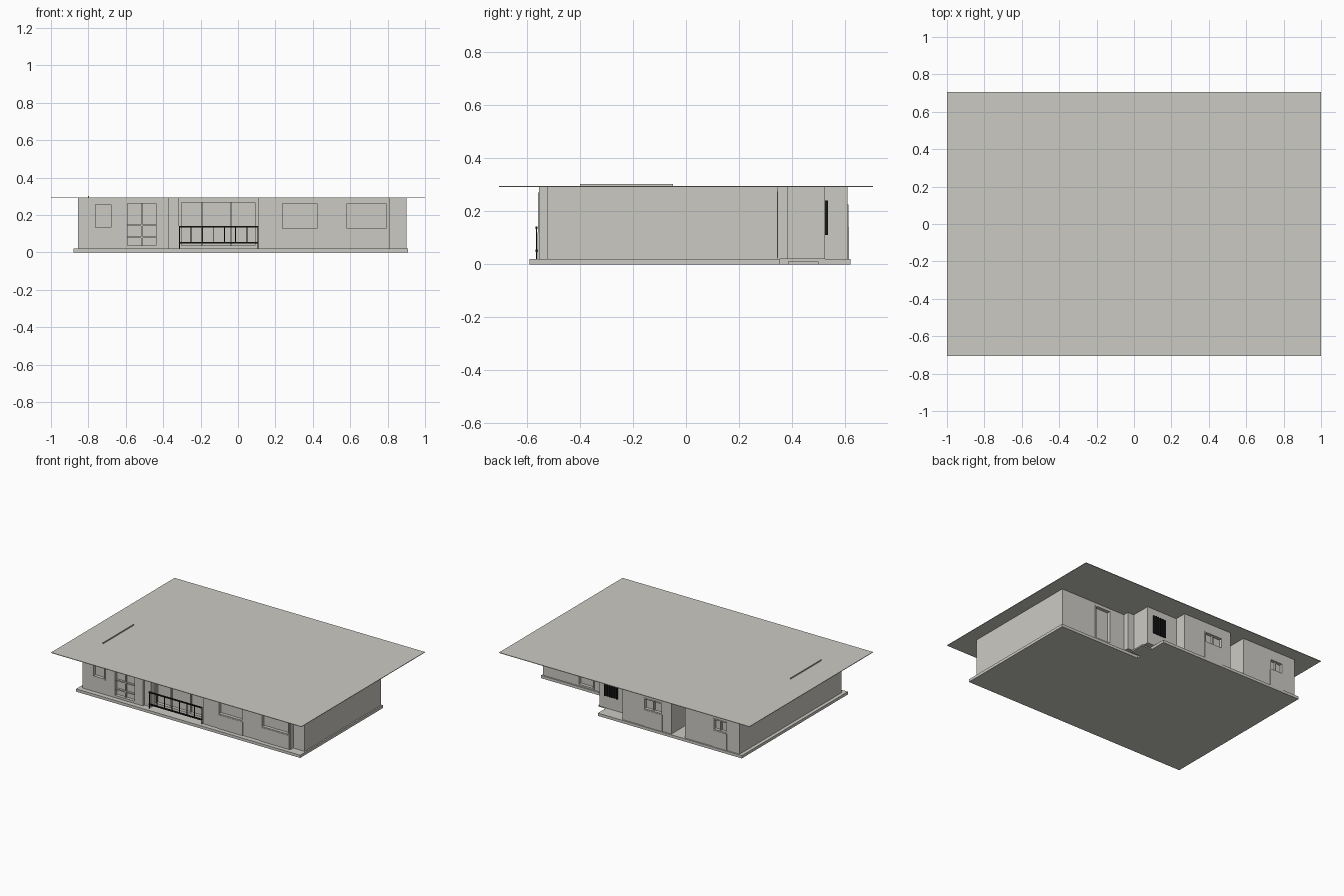
import bpy, bmesh

cube = bpy.data.objects.get("Cube")
if cube:
    bpy.data.objects.remove(cube, do_unlink=True)


def material(name, rgb):
    m = bpy.data.materials.new(name)
    m.use_nodes = True
    m.diffuse_color = (*rgb, 1)
    m.node_tree.nodes["Principled BSDF"].inputs["Base Color"].default_value = (*rgb, 1)
    return m


PLASTER = material("warm grey plaster", (0.6, 0.59, 0.55))
METAL = material("black metal", (0.01, 0.01, 0.01))


def add_object(name, bm, mat):
    bmesh.ops.recalc_face_normals(bm, faces=bm.faces)
    mesh = bpy.data.meshes.new(name)
    bm.to_mesh(mesh)
    bm.free()
    mesh.materials.append(mat)
    ob = bpy.data.objects.new(name, mesh)
    bpy.context.collection.objects.link(ob)
    return ob


def boxes(name, extents, mat=PLASTER):
    """One object from boxes given as (x0, x1, y0, y1, z0, z1)."""
    bm = bmesh.new()
    for x0, x1, y0, y1, z0, z1 in extents:
        verts = bmesh.ops.create_cube(bm, size=1)["verts"]
        for v in verts:
            v.co = (x1 if v.co.x > 0 else x0, y1 if v.co.y > 0 else y0, z1 if v.co.z > 0 else z0)
    return add_object(name, bm, mat)


def prism(name, outline, z0, z1, mat=PLASTER):
    bm = bmesh.new()
    face = bm.faces.new([bm.verts.new((x, y, z0)) for x, y in outline])
    top = bmesh.ops.extrude_face_region(bm, geom=[face])["geom"]
    for v in top:
        if isinstance(v, bmesh.types.BMVert):
            v.co.z = z1
    return add_object(name, bm, mat)


FLOOR, EAVES = 0.02, 0.292
FRONT, BACK, WING = -0.555, 0.61, 0.345

# Base slab, entrance step and roof
prism("base_slab", [(-.88, -.59), (.91, -.59), (.91, .355), (.27, .355), (.27, .62), (-.88, .62)], 0, FLOOR)
boxes("entrance_step", [(.26, .35, .385, .5, 0, .01)])
boxes("roof", [(-1, 1, -.705, .705, .291, .295)])
boxes("roof_ridge_strip", [(-.801, -.797, -.4, -.05, .294, .303)])

# Walls with a front balcony recess and stepped rear
walls = prism("walls", [
    (-.855, FRONT), (-.37, FRONT), (-.37, -.5), (.11, -.5), (.11, FRONT), (.81, FRONT),
    (.81, -.525), (.9, -.525), (.9, WING), (.375, WING), (.375, .385), (.325, .385),
    (.325, .525), (.08, .525), (.08, BACK), (-.31, BACK), (-.31, .4), (-.42, .4),
    (-.42, BACK), (-.855, BACK)], FLOOR, EAVES)

# Openings: name, x range, z range, wall y, inward direction, vertical bars, horizontal bars
openings = [
    ("bathroom_window", -.77, -.67, .125, .265, FRONT, 1, [], []),
    ("front_door", -.6, -.43, .03, .27, FRONT, 1, [-.515], [.08, .145]),
    ("middle_window", .23, .43, .12, .27, FRONT, 1, [], []),
    ("corner_window", .575, .8, .12, .27, FRONT, 1, [], []),
    ("balcony_glazing", -.31, .1, .03, .275, -.5, 1, [-.19, -.035], []),
    ("rear_door", .49, .62, .025, .275, WING, -1, [], []),
    ("rear_middle_window", -.24, -.09, .14, .225, BACK, -1, [-.165], []),
    ("rear_side_window", -.755, -.645, .14, .225, BACK, -1, [-.7], []),
    ("recess_door", -.405, -.325, .025, .26, .4, -1, [], []),
]
DEPTH, BAR = 0.02, 0.008


def span(y, d, near, far):
    return sorted((y + d * near, y + d * far))


cutter = boxes("opening_cutter", [
    (x0, x1, *span(y, d, -.02, DEPTH), z0, z1) for _, x0, x1, z0, z1, y, d, _, _ in openings])
cutter.hide_render = True
cut = walls.modifiers.new("openings", "BOOLEAN")
cut.operation, cut.object, cut.solver = "DIFFERENCE", cutter, "EXACT"
graph = bpy.context.evaluated_depsgraph_get()
cut_mesh = bpy.data.meshes.new_from_object(walls.evaluated_get(graph))
walls.modifiers.clear()
walls.data = cut_mesh
bpy.data.objects.remove(cutter, do_unlink=True)

# Frames around and across each opening
for name, x0, x1, z0, z1, y, d, uprights, rails in openings:
    ys = span(y, d, -.003, DEPTH)
    bars = [(x0, x0 + BAR, *ys, z0, z1), (x1 - BAR, x1, *ys, z0, z1),
            (x0, x1, *ys, z0, z0 + BAR), (x0, x1, *ys, z1 - BAR, z1)]
    inner = span(y, d, .006, DEPTH)
    bars += [(x - BAR / 2, x + BAR / 2, *inner, z0, z1) for x in uprights]
    bars += [(x0, x1, *inner, z - BAR / 2, z + BAR / 2) for z in rails]
    boxes(name + "_frame", bars)

# Panels under the windows
boxes("window_aprons", [
    (x0, x1, *span(y, d, -.005, .001), FLOOR, z0)
    for name, x0, x1, z0, z1, y, d, _, _ in openings if name.endswith("window") and name != "bathroom_window"])

# Balcony pier
boxes("balcony_pier", [(-.37, -.315, -.54, -.495, FLOOR, EAVES)])

# Balcony railing
posts = 8
left, right = -.315, .11
rail = [(left, right, -.569, -.56, .047, .056), (left, right, -.569, -.56, .134, .142)]
for i in range(posts):
    x = left + .003 + (right - left - .006) * i / (posts - 1)
    rail.append((x - .0025, x + .0025, -.567, -.562, FLOOR if i in (0, posts - 1) else .05, .14))
boxes("balcony_railing", rail, METAL)

# Security grille on the stepped rear wall
boxes("rear_grille", [(.175, .28, .52, .531, .11, .24)]
      + [(.18 + .019 * i, .184 + .019 * i, .53, .536, .11, .24) for i in range(6)], METAL)
